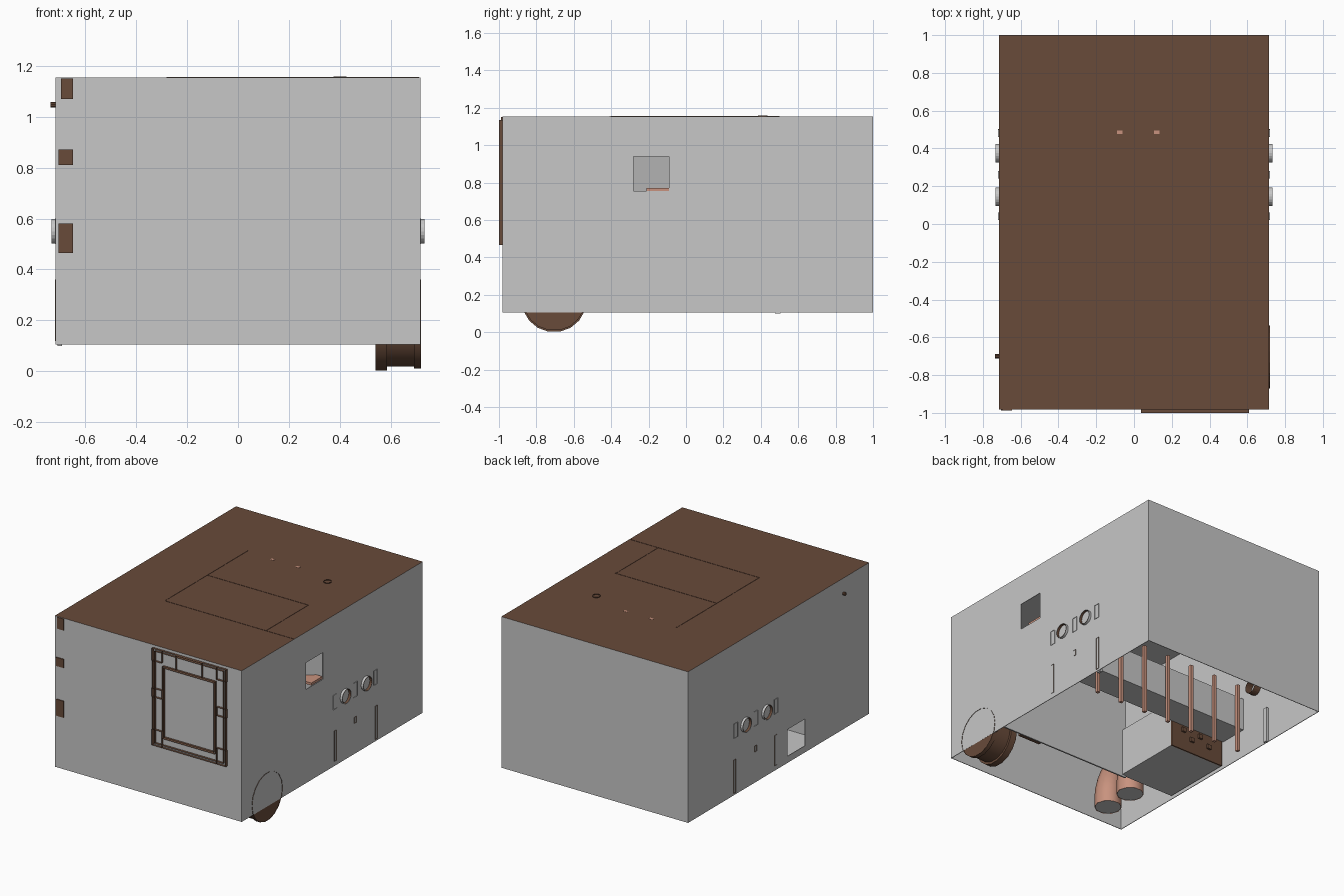
import bpy, bmesh, math
from mathutils import Vector

if "Cube" in bpy.data.objects:
    bpy.data.objects.remove(bpy.data.objects["Cube"])


def material(name, r, g, b):
    m = bpy.data.materials.new(name)
    m.use_nodes = True
    m.diffuse_color = (r, g, b, 1)
    m.node_tree.nodes["Principled BSDF"].inputs["Base Color"].default_value = (r, g, b, 1)
    return m


GRAY = material("light gray", .57, .57, .57)
BROWN = material("brown", .14, .07, .042)
COPPER = material("copper pink", .58, .29, .21)


def finish(name, bm, *mats):
    mesh = bpy.data.meshes.new(name)
    bm.to_mesh(mesh)
    bm.free()
    ob = bpy.data.objects.new(name, mesh)
    bpy.context.collection.objects.link(ob)
    for m in mats:
        mesh.materials.append(m)
    return ob


def box(name, x, y, z, mat, accent=None, rule=None):
    """Box from (low, high) ranges; rule(normal) picks the accent faces."""
    bm = bmesh.new()
    bmesh.ops.create_cube(bm, size=1)
    for v in bm.verts:
        v.co = [lo + (c + .5) * (hi - lo) for c, (lo, hi) in zip(v.co, (x, y, z))]
    bm.normal_update()
    if rule:
        for f in bm.faces:
            f.material_index = int(rule(f.normal))
    return finish(name, bm, mat, *([accent] if accent else []))


def sheet(name, points, offset, mat, closed=True):
    """Thin strip standing along a path."""
    bm = bmesh.new()
    low = [bm.verts.new(p) for p in points]
    high = [bm.verts.new(Vector(p) + Vector(offset)) for p in points]
    n = len(points)
    for i in range(n if closed else n - 1):
        j = (i + 1) % n
        bm.faces.new((low[i], low[j], high[j], high[i]))
    return finish(name, bm, mat)


def ring(x, y, z, r, n):
    return [(x, y + r * math.cos(math.tau * i / n), z + r * math.sin(math.tau * i / n))
            for i in range(n)]


def cylinder(name, x0, x1, y, z, r, n, mat):
    bm = bmesh.new()
    a, b = ([bm.verts.new(p) for p in ring(x, y, z, r, n)] for x in (x0, x1))
    for i in range(n):
        j = (i + 1) % n
        bm.faces.new((a[i], a[j], b[j], b[i]))
    bm.faces.new(a[::-1])
    bm.faces.new(b)
    bmesh.ops.recalc_face_normals(bm, faces=bm.faces)
    ob = finish(name, bm, mat)
    bpy.context.view_layer.objects.active = ob
    ob.select_set(True)
    bpy.ops.object.shade_smooth_by_angle(angle=math.radians(35))
    ob.select_set(False)
    return ob


# Shell: four thin walls and a roof, brown on top; open underneath
X, FRONT, BACK, LOW, HIGH, T = .716, -.982, 1.0, .106, 1.153, .004
box("front_wall", (-X, X), (FRONT, FRONT + T), (LOW, HIGH - T), GRAY)
box("back_wall", (-X, X), (BACK - T, BACK), (LOW, HIGH - T), GRAY)
box("roof", (-X, X), (FRONT, BACK), (HIGH - T, HIGH), GRAY, BROWN, lambda n: n.z > .5)
for side, label, sill in ((1, "left", .755), (-1, "right", .152)):
    wall = box(label + "_wall", sorted((side * X, side * (X - T))), (FRONT + T, BACK - T),
               (LOW, HIGH - T), GRAY)
    cutter = box(label + "_window_cutter", sorted((side * .6, side * .8)), (-.28, -.09),
                 (sill, sill + .185), GRAY)
    cutter.hide_render = True
    cutter.hide_viewport = True
    cut = wall.modifiers.new("window", 'BOOLEAN')
    cut.operation = 'DIFFERENCE'
    cut.solver = 'EXACT'
    cut.object = cutter

    # Round vents: gray sleeve around a brown tube
    for k, y in enumerate((.145, .375)):
        sheet(f"{label}_vent_sleeve_{k}", ring(side * X, y, .55, .049, 20),
              (side * .016, 0, 0), GRAY)
        sheet(f"{label}_vent_tube_{k}", ring(side * .66, y, .55, .046, 20),
              (side * .072, 0, 0), BROWN)

    # Thin raised outlines on the side
    def outline(name, y, z, w, h, mat):
        pts = [(side * X, y - w, z), (side * X, y + w, z),
               (side * X, y + w, z + h), (side * X, y - w, z + h)]
        sheet(f"{label}_{name}", pts, (side * .003, 0, 0), mat)

    for k, y in enumerate((.04, .26, .48)):
        outline(f"slot_{k}", y, .5, .02, .1, GRAY)
    for k, (y, z, h) in enumerate(((.04, .14, .21), (.26, .32, .04), (.49, .12, .23))):
        outline(f"pipe_cover_{k}", y, z, .012, h, BROWN)
    box(label + "_corner_post", sorted((side * .69, side * .708)), (.475, .505), (.1, .35), GRAY)

# Hinges on the front and a knob on the right
for k, (z0, z1) in enumerate(((1.07, 1.15), (.81, .87), (.465, .58))):
    box(f"hinge_{k}", (-.695 if k == 0 else -.705, -.647), (-.988, FRONT), (z0, z1), BROWN)
cylinder("side_knob", -.735, -X, -.70, 1.047, .011, 10, BROWN)


# Front door: raised thin outlines
def door_outline(name, x0, x1, z0, z1):
    pts = [(x0, FRONT, z0), (x1, FRONT, z0), (x1, FRONT, z1), (x0, FRONT, z1)]
    sheet(name, pts, (0, -.018, 0), BROWN)


for k, (x0, x1, z0, z1) in enumerate(((.042, .602, .465, 1.135), (.058, .586, .482, 1.12),
                                      (.118, .522, .53, 1.03), (.128, .512, .54, 1.02))):
    door_outline(f"door_frame_{k}", x0, x1, z0, z1)
for k, x in enumerate((.036, .532)):
    door_outline(f"door_foot_{k}", x, x + .076, .465, .575)
    door_outline(f"door_latch_{k}", x, x + .076, .80, .86)
    door_outline(f"door_top_block_{k}", x, x + .076, 1.05, 1.135)
door_outline("door_handle", .22, .42, 1.03, 1.13)

# Roof hatch: low rails, ring and two small plates
for name, x, y in (("hatch_left", (-.281, -.275), (-.405, .5)),
                   ("hatch_front", (-.275, .71), (-.408, -.402)),
                   ("hatch_back", (-.275, .5), (.057, .063)),
                   ("hatch_right", (.494, .5), (-.402, .057))):
    box(name, x, y, (HIGH, HIGH + .002), BROWN)
sheet("roof_ring", [(.4 + p[1], .41 + p[2], HIGH) for p in ring(0, 0, 0, .025, 16)],
      (0, 0, .005), BROWN)
for k, x in enumerate((-.075, .12)):
    box(f"roof_plate_{k}", (x - .014, x + .014), (.477, .494), (HIGH, HIGH + .001), COPPER)

# Wheel with stepped rim
WY, WZ = -.705, .175
for name, x0, x1, r in (("wheel_inner_rim", .54, .585, .175), ("wheel_tread", .585, .69, .159),
                        ("wheel_outer_rim", .69, .7155, .167)):
    cylinder(name, x0, x1, WY, WZ, r, 18, BROWN)
sheet("wheel_lip", ring(.71, WY, WZ, .167, 18), (.009, 0, 0), BROWN)
box("wheel_bracket", (.38, .55), (-.5, -.46), (.12, .16), BROWN)

# Inside: partition, full-width tank and the screen behind the left window
box("partition", (-.31, .708), (-.46, -.45), (LOW, .69), GRAY)
box("tank", (-.71, .71), (.046, .25), (.3, .53), GRAY)
sheet("window_screen", [(.4, -.32, .5), (.71, -.05, .5)], (0, 0, .6), GRAY, closed=False)
box("window_screen_plate", (.58, .71), (-.21, -.09), (.755, .772), COPPER)

# Cabinet made of panels, open towards the right window
box("cabinet_front", (-.7, -.28), (.036, .046), (.12, .3), BROWN)
box("cabinet_side", (-.29, -.28), (-.45, .036), (.12, .45), GRAY)
box("cabinet_floor", (-.7, -.29), (-.45, .036), (.12, .13), GRAY)
box("cabinet_back", (-.7, -.29), (-.46, -.45), (.12, .45), GRAY)
for k in range(4):
    z = .2 + .05 * (k % 2)
    box(f"cabinet_knob_{k}", (-.6 + k * .07, -.57 + k * .07), (.046, .06), (z, z + .03), BROWN)

# Hanging pipes in a row along the tank
for k in range(7):
    x = .53 - k * .196
    box(f"hanging_pipe_{k}", (x - .011, x + .011), (.258, .28), (LOW + .005, .6), COPPER)

# Two ducts bending backwards, with gray mouths
for k, y in enumerate((-.82, -.6)):
    curve = bpy.data.curves.new(f"duct_{k}", 'CURVE')
    curve.dimensions = '3D'
    curve.bevel_depth = .088
    curve.bevel_resolution = 3
    spline = curve.splines.new('POLY')
    spline.points.add(6)
    for i, p in enumerate(spline.points):
        a = math.radians(max(i - 1, 0) * 14)
        p.co = (-.47, y + .2 * (1 - math.cos(a)), (.11 if i == 0 else .18 + .2 * math.sin(a)), 1)
    curve.materials.append(COPPER)
    bpy.context.collection.objects.link(bpy.data.objects.new(f"duct_{k}", curve))
    mouth = bmesh.new()
    bmesh.ops.create_circle(mouth, cap_ends=True, segments=16, radius=.084)
    bmesh.ops.translate(mouth, verts=mouth.verts, vec=(-.47, y, .112))
    finish(f"duct_mouth_{k}", mouth, GRAY)
